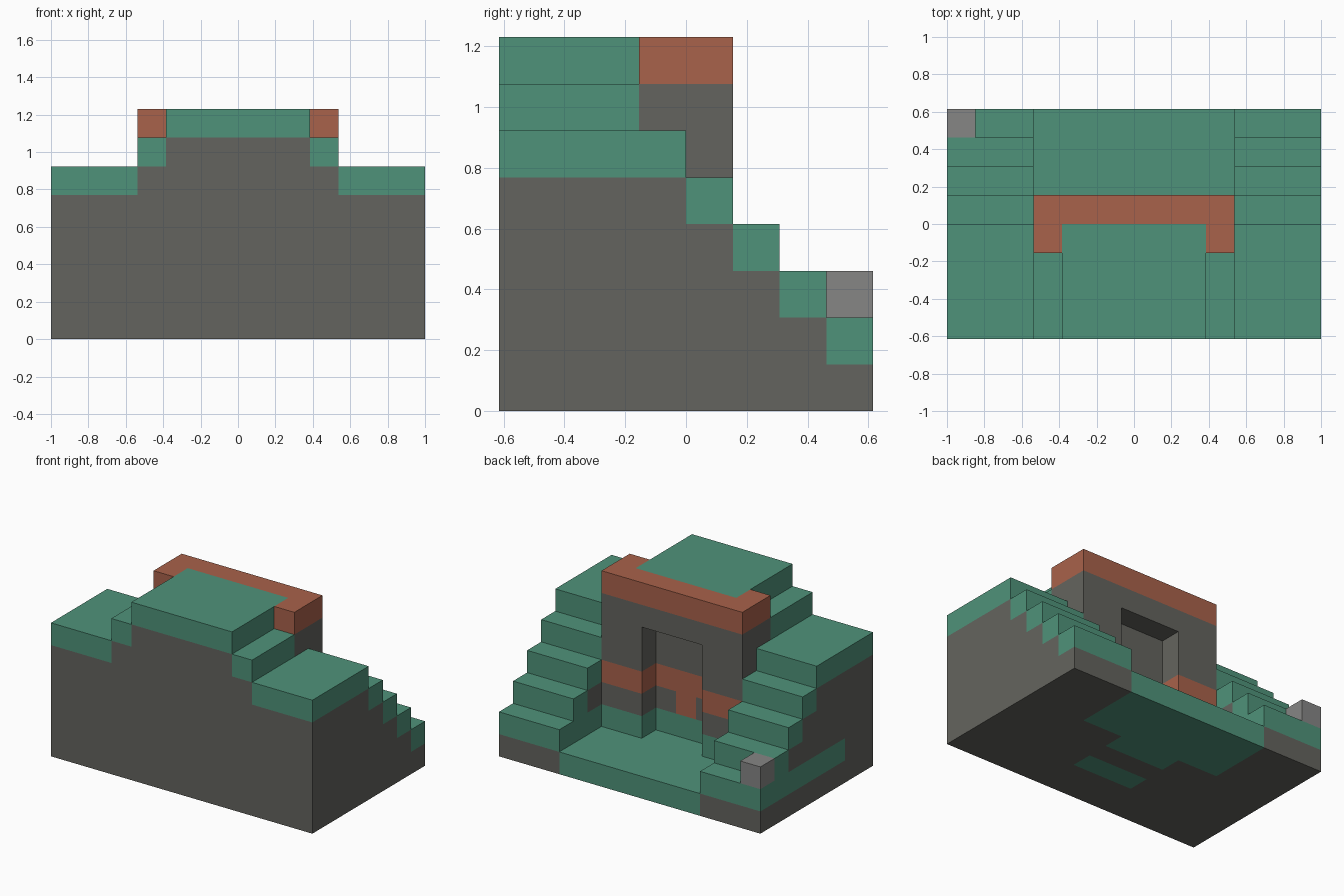
import bpy
import bmesh
from mathutils import Vector

if "Cube" in bpy.data.objects:
    bpy.data.objects.remove(bpy.data.objects["Cube"], do_unlink=True)

WIDE, DEEP = 13, 8          # footprint in blocks
CELL = 2 / WIDE

COLOURS = {
    "stone": (0.127, 0.127, 0.113),
    "moss_green": (0.078, 0.290, 0.194),
    "clay_orange": (0.395, 0.122, 0.070),
    "light_grey": (0.240, 0.240, 0.235),
}
STONE, GREEN, ORANGE, GREY = COLOURS
SLOTS = list(COLOURS)


def make_material(name, rgb):
    mat = bpy.data.materials.new(name)
    mat.use_nodes = True
    mat.diffuse_color = (*rgb, 1)
    bsdf = mat.node_tree.nodes["Principled BSDF"]
    bsdf.inputs["Base Color"].default_value = (*rgb, 1)
    bsdf.inputs["Roughness"].default_value = 0.9
    return mat


MATERIALS = [make_material(n, c) for n, c in COLOURS.items()]
blocks = {}                 # cell -> (part, colour)


def cells(xs, ys, zs):
    return [(x, y, z) for x in range(*xs) for y in range(*ys) for z in range(*zs)]


def fill(part, colour, xs, ys, zs):
    for c in cells(xs, ys, zs):
        blocks[c] = (part, colour)


def paint(colour, xs, ys, zs):
    for c in cells(xs, ys, zs):
        if c in blocks:
            blocks[c] = (blocks[c][0], colour)


# Rock base and mossy yard at the back
fill("rock_base", STONE, (0, WIDE), (0, 5), (0, 5))
fill("yard_floor", GREEN, (3, 10), (5, DEEP), (0, 1))

# Side terraces and the stairs going down from them
for side, xs in (("right", (0, 3)), ("left", (10, WIDE))):
    fill(side + "_terrace", GREEN, xs, (0, 4), (5, 6))
    paint(STONE, xs, (4, 5), (0, 4))
    for y in range(4, DEEP):
        top = 9 - y
        fill(side + "_stairs", STONE, xs, (y, y + 1), (0, top - 1))
        fill(side + "_stairs", GREEN, xs, (y, y + 1), (top - 1, top))

# Central hill with stepped mossy top
fill("hill", STONE, (3, 10), (0, 5), (5, 7))
fill("hill_top", GREEN, (4, 9), (0, 4), (7, 8))
for x in (3, 9):
    fill("hill_shoulder", GREEN, (x, x + 1), (0, 3), (6, 7))
    fill("roof_rim", ORANGE, (x, x + 1), (3, 4), (7, 8))
fill("roof_rim", ORANGE, (3, 10), (4, 5), (7, 8))

# Rear wall with moss foot and clay band
fill("rear_wall", STONE, (3, 10), (3, 5), (0, 6))
paint(GREEN, (3, 10), (3, 5), (1, 2))
paint(ORANGE, (3, 10), (3, 5), (3, 4))
paint(ORANGE, (6, 7), (3, 4), (2, 3))

# Doorway recess with mossy threshold
for c in cells((5, 8), (4, 5), (1, 6)):
    del blocks[c]
paint(GREEN, (5, 8), (4, 5), (0, 1))

# Moss patches: underside, outer right flank, inner stair walls
paint(GREEN, (5, 8), (2, 3), (0, 1))
paint(GREEN, (0, 1), (2, DEEP), (1, 2))
for x in (2, 10):
    paint(GREEN, (x, x + 1), (5, DEEP), (1, 2))

# Single loose block at the corner of the stairs
fill("corner_block", GREY, (0, 1), (7, 8), (2, 3))


def build_part(part):
    """Outer skin of one part, flat areas merged per colour."""
    bm = bmesh.new()
    for cell, (name, colour) in blocks.items():
        if name != part:
            continue
        centre = Vector(cell) + Vector((0.5 - WIDE / 2, 0.5 - DEEP / 2, 0.5))
        for axis in range(3):
            for sign in (-1, 1):
                near = list(cell)
                near[axis] += sign
                if tuple(near) in blocks:
                    continue
                n, u = Vector((0, 0, 0)), Vector((0, 0, 0))
                n[axis] = sign
                u[(axis + 1) % 3] = 1
                v = n.cross(u)
                ring = [u + v, v - u, -u - v, u - v]
                face = bm.faces.new(
                    [bm.verts.new((centre + (n + r) / 2) * CELL) for r in ring])
                face.material_index = SLOTS.index(colour)
    bmesh.ops.remove_doubles(bm, verts=bm.verts, dist=0.001)
    bmesh.ops.dissolve_limit(bm, angle_limit=0.02, verts=bm.verts,
                             edges=bm.edges, delimit={'MATERIAL'})
    mesh = bpy.data.meshes.new(part)
    for mat in MATERIALS:
        mesh.materials.append(mat)
    bm.to_mesh(mesh)
    bm.free()
    bpy.context.collection.objects.link(bpy.data.objects.new(part, mesh))


for part in sorted({name for name, _ in blocks.values()}):
    build_part(part)
